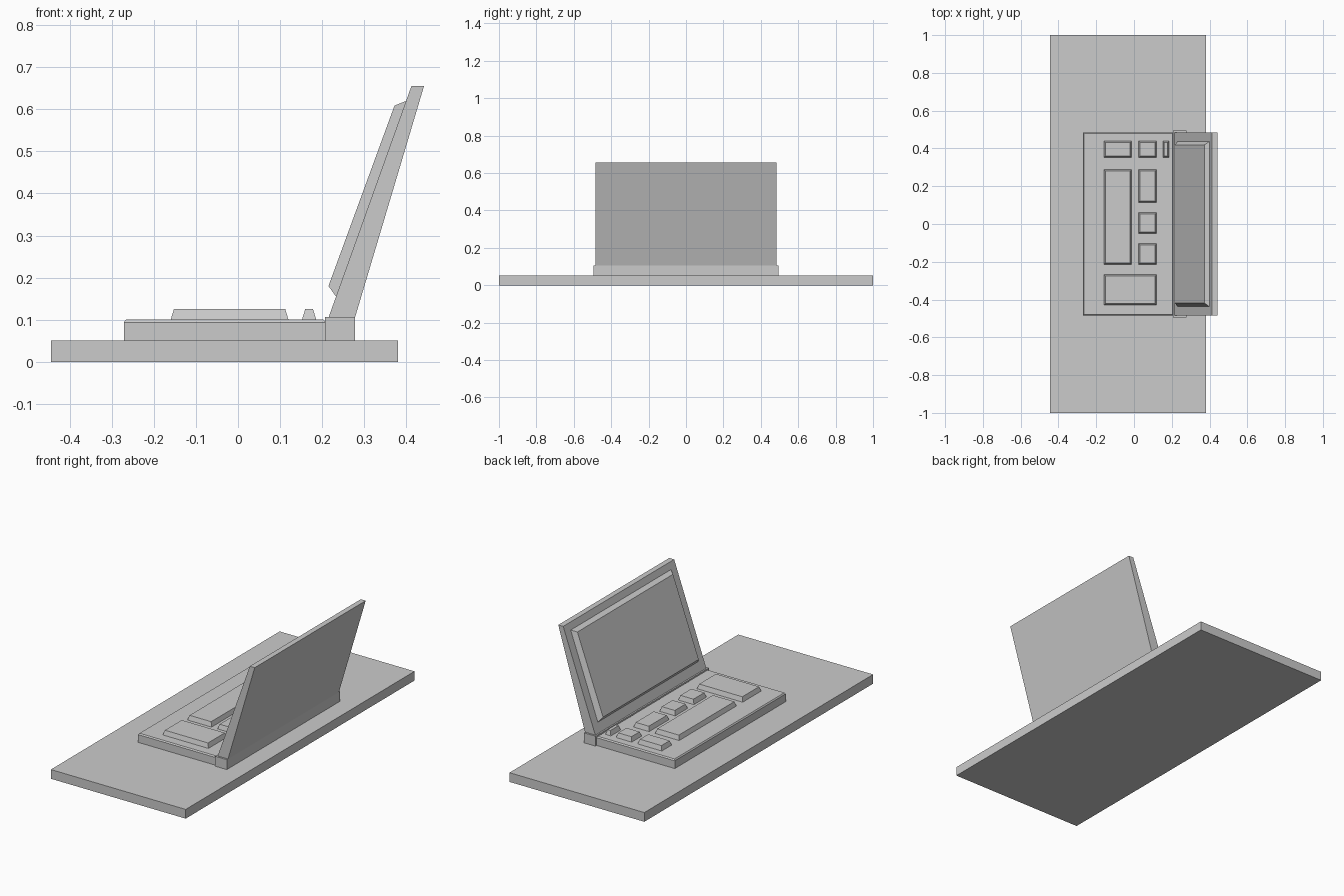
import bpy, bmesh

if "Cube" in bpy.data.objects:
    bpy.data.objects.remove(bpy.data.objects["Cube"])


def solid(name, lower, upper):
    """Six-sided solid lofted between two matching four-point loops."""
    bm = bmesh.new()
    a = [bm.verts.new(p) for p in lower]
    b = [bm.verts.new(p) for p in upper]
    bm.faces.new(a[::-1])
    bm.faces.new(b)
    for i in range(4):
        j = (i + 1) % 4
        bm.faces.new((a[i], a[j], b[j], b[i]))
    bmesh.ops.recalc_face_normals(bm, faces=bm.faces)
    mesh = bpy.data.meshes.new(name)
    bm.to_mesh(mesh)
    bm.free()
    obj = bpy.data.objects.new(name, mesh)
    bpy.context.collection.objects.link(obj)
    return obj


def block(name, x0, x1, y0, y1, z0, z1, inset=0.0):
    """Box whose top face can be drawn in by an inset."""
    def rect(i, z):
        return [(x0 + i, y0 + i, z), (x1 - i, y0 + i, z),
                (x1 - i, y1 - i, z), (x0 + i, y1 - i, z)]
    return solid(name, rect(0, z0), rect(inset, z1))


def panel_loop(low, high, half):
    """Rectangle across y between two (x, z) points."""
    return [(low[0], -half, low[1]), (low[0], half, low[1]),
            (high[0], half, high[1]), (high[0], -half, high[1])]


# Base slab
block("base_slab", -0.445, 0.38, -1, 1, 0, 0.051)

# Keyboard body with a softened top edge
block("keyboard_body", -0.271, 0.208, -0.485, 0.485, 0.051, 0.094)
block("keyboard_top", -0.271, 0.208, -0.485, 0.485, 0.094, 0.101, 0.005)

# Hinge bar along the back
block("hinge_bar", 0.207, 0.278, -0.495, 0.495, 0.051, 0.106)

# Leaning lid, thinner towards the top
solid("lid", panel_loop((0.278, 0.105), (0.442, 0.655), 0.485),
      panel_loop((0.215, 0.105), (0.412, 0.655), 0.485))

# Raised screen with sloping edges
solid("screen", panel_loop((0.233, 0.155), (0.4, 0.62), 0.438),
      panel_loop((0.215, 0.18), (0.372, 0.609), 0.418))

# Key blocks: columns in x, rows in y
left, middle, right, wide = (-0.16, -0.012), (0.024, 0.12), (0.152, 0.186), (-0.16, 0.12)
keys = [
    (left, (0.352, 0.44)), (middle, (0.352, 0.44)), (right, (0.352, 0.44)),
    (left, (-0.214, 0.288)), (middle, (0.114, 0.288)),
    (middle, (-0.05, 0.06)), (middle, (-0.214, -0.103)),
    (wide, (-0.43, -0.267)),
]
for n, (xs, ys) in enumerate(keys, 1):
    block(f"key_block_{n}", *xs, *ys, 0.1, 0.126, 0.008)
